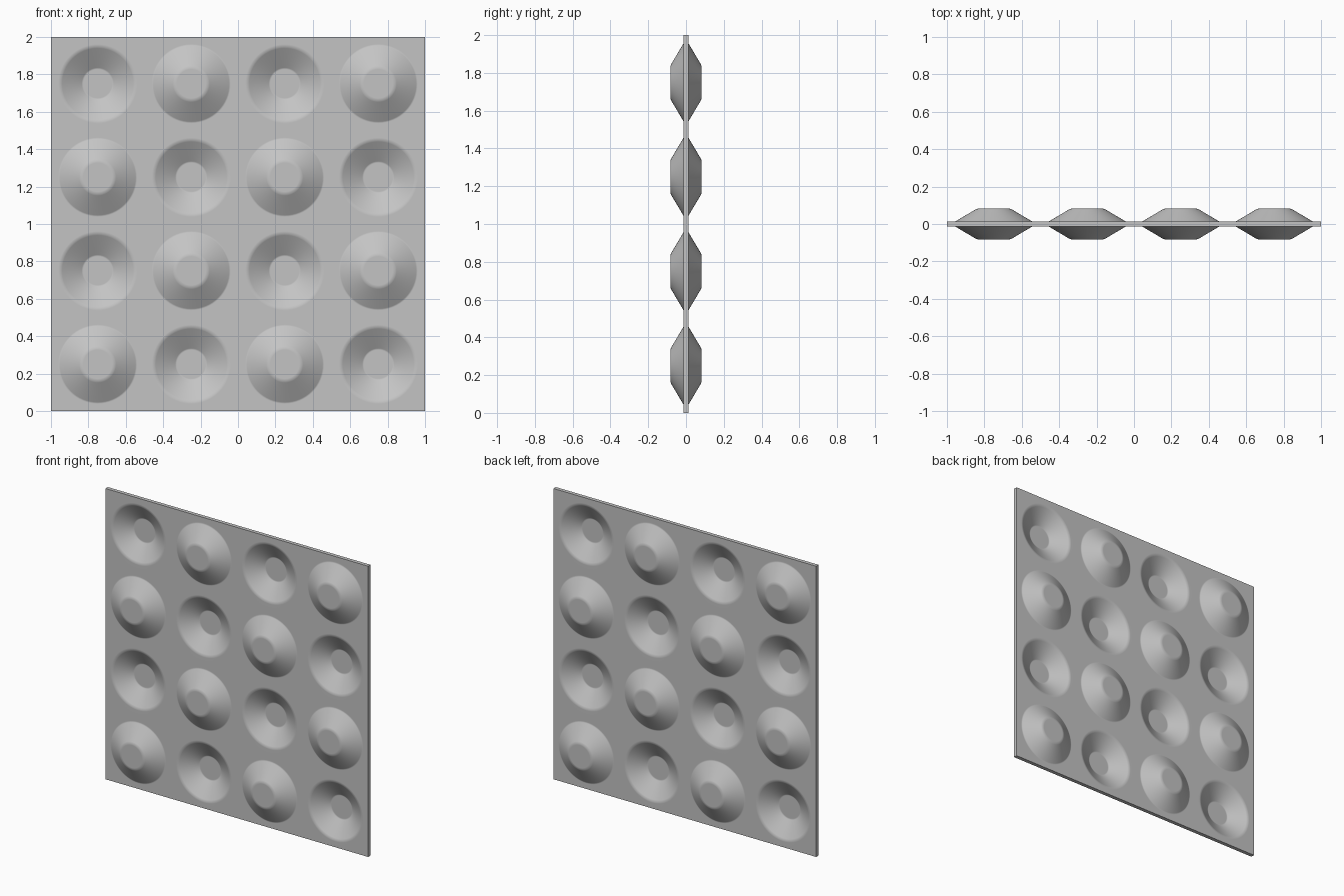
import bpy, bmesh
from math import sin, cos, tan, atan2, pi

cube = bpy.data.objects.get("Cube")
if cube:
    bpy.data.objects.remove(cube, do_unlink=True)

CELLS, CELL = 4, 0.5          # dimples per side, pitch
SEGS, BEND = 64, 0.03         # circle sides, bend radius
THICK = 0.026
BASE_R, TOP_R, DEPTH = 0.203, 0.085, 0.07
STEPS = 4


def dimple_profile():
    """Radius and height of a cone frustum with softly bent edges, outside in."""
    slope = atan2(DEPTH, BASE_R - TOP_R)
    cut = BEND * tan(slope / 2)
    angles = [slope * k / STEPS for k in range(STEPS + 1)]
    foot = [(BASE_R + cut - BEND * sin(a), BEND * (1 - cos(a))) for a in angles]
    rim = [(TOP_R - cut + BEND * sin(a), DEPTH - BEND * (1 - cos(a)))
           for a in reversed(angles)]
    return foot + rim


def add_cell(bm, cx, cz, side):
    """One square of sheet with a dimple pressed to the front (+1) or back (-1)."""
    turns = [2 * pi * k / SEGS for k in range(SEGS)]
    rings = [[bm.verts.new((cx + cos(a) * CELL / 2 / max(abs(cos(a)), abs(sin(a))), 0,
                            cz + sin(a) * CELL / 2 / max(abs(cos(a)), abs(sin(a)))))
              for a in turns]]
    for r, h in dimple_profile():
        rings.append([bm.verts.new((cx + r * cos(a), -side * h, cz + r * sin(a)))
                      for a in turns])
    for outer, inner in zip(rings, rings[1:]):
        for k in range(SEGS):
            n = (k + 1) % SEGS
            bm.faces.new((outer[k], outer[n], inner[n], inner[k]))
    bm.faces.new(rings[-1])


# Pressed sheet, dimples alternating like a chequerboard
bm = bmesh.new()
for i in range(CELLS):
    for j in range(CELLS):
        add_cell(bm, (i + 0.5) * CELL - 1, (j + 0.5) * CELL, 1 if (i + j) % 2 == 0 else -1)
bmesh.ops.remove_doubles(bm, verts=bm.verts, dist=0.0001)
mesh = bpy.data.meshes.new("dimpled_panel")
bm.to_mesh(mesh)
bm.free()

panel = bpy.data.objects.new("dimpled_panel", mesh)
bpy.context.collection.objects.link(panel)
bpy.ops.object.select_all(action="DESELECT")
panel.select_set(True)
bpy.context.view_layer.objects.active = panel

# Sheet thickness
solid = panel.modifiers.new("thickness", "SOLIDIFY")
solid.thickness = THICK
solid.offset = 0
solid.use_even_offset = True
solid.use_quality_normals = True
bpy.ops.object.modifier_apply(modifier=solid.name)

# Smooth bends, crisp outer border, clean flats
bpy.ops.object.shade_smooth_by_angle(angle=pi / 6)
weighted = panel.modifiers.new("clean_flats", "WEIGHTED_NORMAL")
weighted.keep_sharp = True

# Plain grey
grey = bpy.data.materials.new("plain_grey")
grey.use_nodes = True
colour = (0.55, 0.55, 0.55, 1)
grey.diffuse_color = colour
grey.node_tree.nodes["Principled BSDF"].inputs["Base Color"].default_value = colour
panel.data.materials.append(grey)
